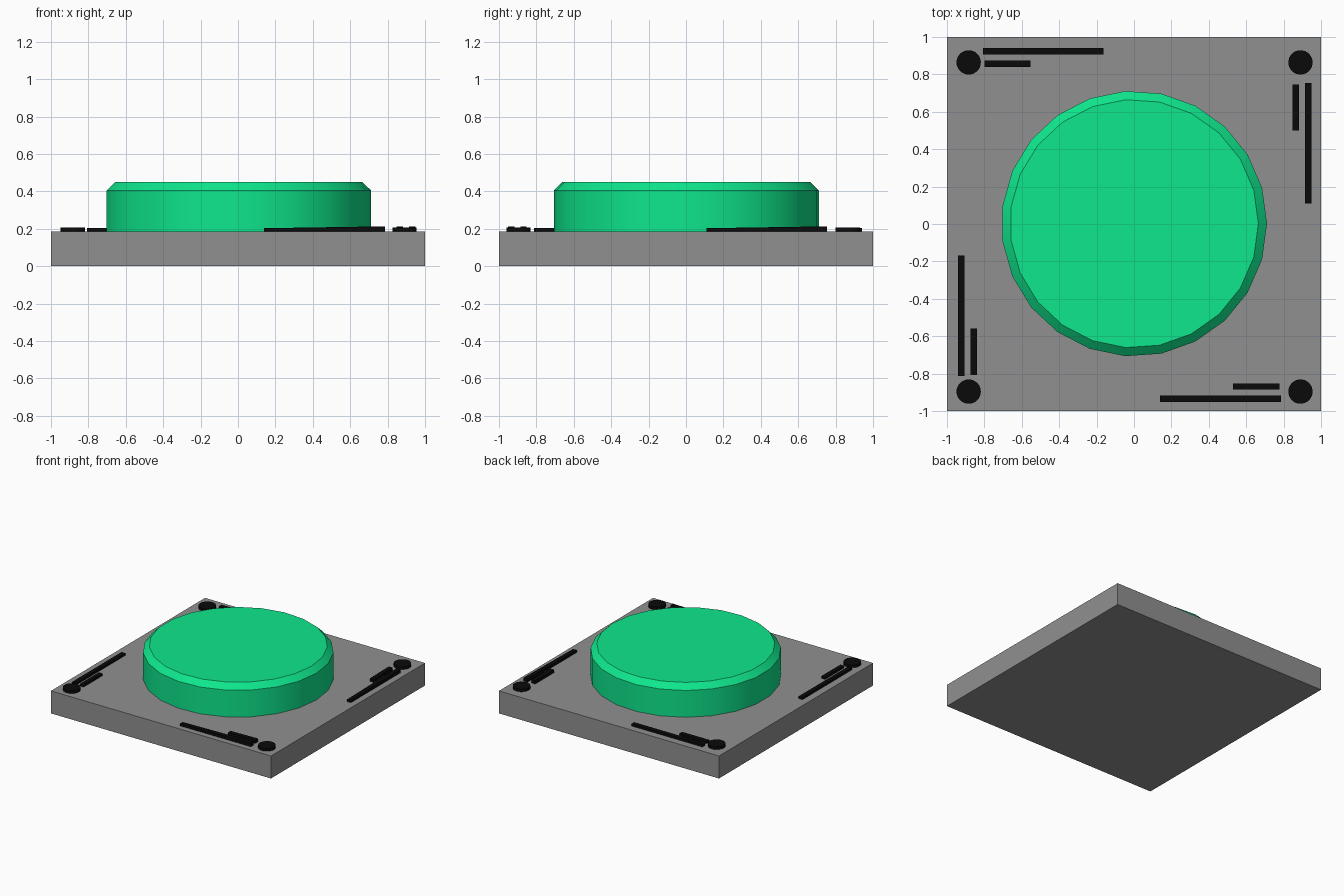
import bpy, bmesh
from math import pi
from mathutils import Matrix, Vector

if "Cube" in bpy.data.objects:
    bpy.data.objects.remove(bpy.data.objects["Cube"])

BASE_TOP = 0.185


def material(name, color):
    m = bpy.data.materials.new(name)
    m.diffuse_color = color
    m.use_nodes = True
    m.node_tree.nodes["Principled BSDF"].inputs["Base Color"].default_value = m.diffuse_color
    return m


def finish(name, bm, mat=None, smooth=False):
    mesh = bpy.data.meshes.new(name)
    bm.to_mesh(mesh)
    bm.free()
    ob = bpy.data.objects.new(name, mesh)
    bpy.context.collection.objects.link(ob)
    if mat:
        mesh.materials.append(mat)
    if smooth:
        bpy.ops.object.select_all(action='DESELECT')
        ob.select_set(True)
        bpy.context.view_layer.objects.active = ob
        bpy.ops.object.shade_smooth_by_angle(angle=pi / 6)
    return ob


def box(lo, hi):
    lo, hi = Vector(lo), Vector(hi)
    bm = bmesh.new()
    bmesh.ops.create_cube(bm, size=1, matrix=Matrix.Translation((lo + hi) / 2)
                          @ Matrix.Diagonal((*(hi - lo), 1)))
    return bm


def lathe(profile, sides, center=(0, 0)):
    # Spin a radius/height profile into a capped solid
    bm = bmesh.new()
    rings = []
    for r, z in profile:
        rings.append([bm.verts.new((center[0] + v.x, center[1] + v.y, z)) for v in
                      (Matrix.Rotation(2 * pi * i / sides, 3, 'Z') @ Vector((r, 0, 0))
                       for i in range(sides))])
    for a, b in zip(rings, rings[1:]):
        for i in range(sides):
            j = (i + 1) % sides
            bm.faces.new((a[i], a[j], b[j], b[i]))
    bm.faces.new(rings[0][::-1])
    bm.faces.new(rings[-1])
    return bm


green = material("green", (0.0045, 0.8, 0.265, 1))
black = material("black", (0.003, 0.003, 0.003, 1))
grey = material("dark_grey", (0.28, 0.28, 0.28, 1))

# Square base plate
finish("base_plate", box((-1, -1, 0), (1, 1, BASE_TOP)), grey)

# Round button with chamfered rim
button = lathe([(0.71, BASE_TOP), (0.71, 0.405), (0.664, 0.45)], 23, (0.001, 0.002))
finish("button", button, green, True)

# Corner screws
for x in (-0.884, 0.89):
    for y in (-0.896, 0.864):
        finish("corner_screw", lathe([(0.065, BASE_TOP - 0.01), (0.065, 0.208)], 32, (x, y)),
               black, True)

# Paired trim strips, one pair along each side (turn, small offset, rise of outer end)
placements = [(0, 0, 0, 0.010), (1, -0.004, -0.03, 0.010),
              (2, -0.023, -0.012, 0), (3, 0.013, -0.029, 0)]
strips = [("long_strip", 0.14, 0.785, -0.953, -0.918),
          ("short_strip", 0.53, 0.777, -0.886, -0.852)]
for turn, dx, dy, rise in placements:
    for name, x0, x1, y0, y1 in strips:
        bm = box((x0, y0, BASE_TOP - 0.01), (x1, y1, 0.203))
        for v in bm.verts:
            if v.co.z > BASE_TOP:
                v.co.z += rise * (v.co.x - 0.14) / 0.645
        bm.transform(Matrix.Translation((dx, dy, 0)) @ Matrix.Rotation(turn * pi / 2, 4, 'Z'))
        finish(name, bm, black)
